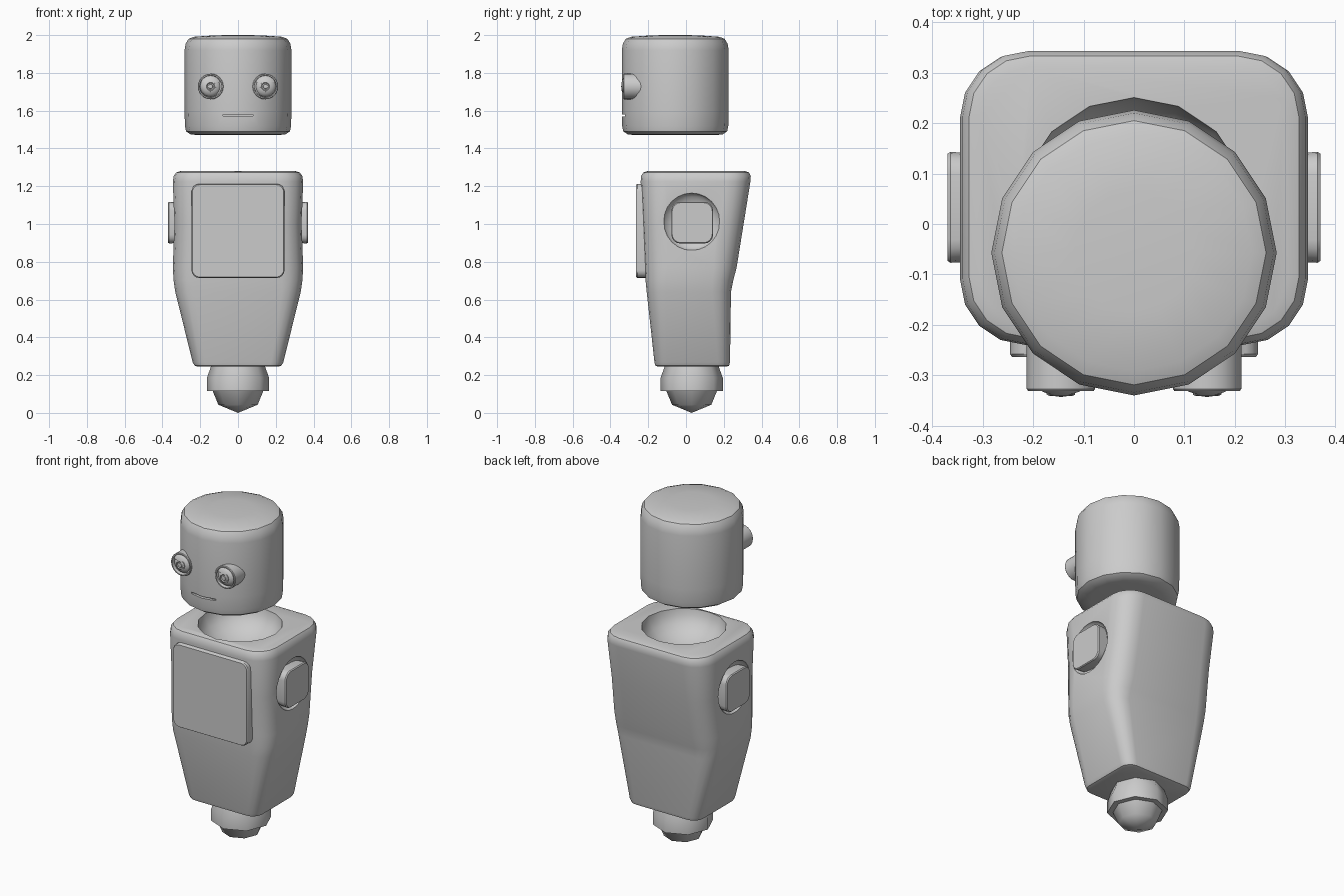
import bpy, bmesh, math
from mathutils import Matrix

if "Cube" in bpy.data.objects:
    bpy.data.objects.remove(bpy.data.objects["Cube"])


def make(name, loops, mat=None, angle=35):
    """Skin a stack of equal-length point loops, capping both ends."""
    bm = bmesh.new()
    rings = [[bm.verts.new(p) for p in loop] for loop in loops]
    n = len(rings[0])
    for a, b in zip(rings, rings[1:]):
        for i in range(n):
            j = (i + 1) % n
            bm.faces.new((a[i], a[j], b[j], b[i]))
    bm.faces.new(rings[0][::-1])
    bm.faces.new(rings[-1])
    bmesh.ops.remove_doubles(bm, verts=bm.verts, dist=1e-5)
    bmesh.ops.recalc_face_normals(bm, faces=bm.faces)
    if mat:
        bm.transform(mat)
    me = bpy.data.meshes.new(name)
    bm.to_mesh(me)
    bm.free()
    ob = bpy.data.objects.new(name, me)
    bpy.context.collection.objects.link(ob)
    smooth(ob, angle)
    return ob


def select(ob):
    bpy.ops.object.select_all(action='DESELECT')
    ob.select_set(True)
    bpy.context.view_layer.objects.active = ob


def smooth(ob, angle):
    select(ob)
    bpy.ops.object.shade_smooth_by_angle(angle=math.radians(angle))


def circle(r, z, n):
    r = max(r, 1e-7)
    return [(r * math.cos(2 * math.pi * i / n), r * math.sin(2 * math.pi * i / n), z)
            for i in range(n)]


def lathe(name, profile, n, mat, angle=35):
    return make(name, [circle(r, z, n) for r, z in profile], mat, angle)


def rounded(x0, x1, y0, y1, r, z, seg=4):
    pts = []
    for k, (cx, cy) in enumerate([(x1 - r, y1 - r), (x0 + r, y1 - r),
                                  (x0 + r, y0 + r), (x1 - r, y0 + r)]):
        for i in range(seg + 1):
            a = math.pi / 2 * (k + i / seg)
            pts.append((cx + r * math.cos(a), cy + r * math.sin(a), z))
    return pts


def ellipsoid(name, size, loc, n=16):
    prof = [(math.sin(math.pi * i / 12), -math.cos(math.pi * i / 12)) for i in range(13)]
    return lathe(name, prof, n, Matrix.Translation(loc) @ Matrix.Diagonal((*size, 1)))


def cut(ob, cutter, angle=35):
    m = ob.modifiers.new("cut", 'BOOLEAN')
    m.operation = 'DIFFERENCE'
    m.solver = 'EXACT'
    m.object = cutter
    select(ob)
    bpy.ops.object.modifier_apply(modifier=m.name)
    bpy.data.objects.remove(cutter)
    smooth(ob, angle)


T = Matrix.Translation
FACE = Matrix.Rotation(math.pi / 2, 4, 'X')   # local z -> -y

# body: lofted rounded rectangles (z, half width, front y, back y, corner radius)
sections = [(.245, .215, -.15, .215, .05), (.25, .23, -.162, .228, .06),
            (.268, .24, -.167, .233, .065), (.64, .332, -.208, .238, .1),
            (.70, .341, -.214, .25, .11), (.77, .345, -.219, .268, .12),
            (1.0, .337, -.23, .305, .12), (1.225, .345, -.24, .341, .13),
            (1.255, .34, -.238, .343, .13), (1.273, .327, -.226, .333, .12),
            (1.28, .305, -.205, .312, .10)]
body = make("body", [rounded(-w, w, a, b, r, z) for z, w, a, b, r in sections])

# neck bowl and side sockets
cut(body, ellipsoid("bowl_cutter", (.232, .232, .16), (0, .02, 1.286)))
for s in (-1, 1):
    cut(body, ellipsoid("socket_cutter", (.06, .152, .152), (s * .345, .03, 1.012)))

# arm pegs
for s, side in ((-1, "left"), (1, "right")):
    mat = T((s * .28, .033, 1.007)) @ Matrix.Rotation(s * math.pi / 2, 4, 'Y')
    make("arm_peg_" + side,
         [rounded(-h, h, -h, h, .045, z) for h, z in ((.105, 0), (.11, .084), (.106, .09))], mat)

# chest panel
make("chest_panel", [rounded(-.246 + i, .246 - i, .715 + i, 1.212 - i, .04, z)
                     for i, z in ((0, .19), (0, .258), (.004, .264))], FACE)

# base collar and ball
lathe("base_collar", [(.14, .26), (.145, .24), (.165, .185), (.165, .115), (.14, .115)],
      8, T((0, .03, 0)), 50)
ball = [(.147 * math.sin(math.pi * i / 4), .147 - .147 * math.cos(math.pi * i / 4))
        for i in range(3)]
lathe("base_ball", ball, 8, T((0, .03, 0)), 50)

# head
head = lathe("head", [(0, 1.47), (.2, 1.47), (.25, 1.474), (.275, 1.49), (.281, 1.52),
                      (.283, 1.6), (.283, 1.92), (.277, 1.955), (.262, 1.98),
                      (.235, 1.991), (.12, 1.999), (0, 2)], 16, T((0, -.057, 0)))
# mouth slit
cut(head, make("mouth_cutter", [rounded(-.08, .08, 1.57, 1.58, .004, z, 2)
                                for z in (.314, .37)], FACE))

# eyes: housing, eyeball, iris ring, upper lid
for s, side in ((-1, "left"), (1, "right")):
    mat = T((s * .145, 0, 1.728)) @ FACE
    lathe("eye_housing_" + side, [(.068, .18), (.068, .327), (.065, .331), (.059, .331),
                                  (.056, .31), (0, .31)], 24, mat)
    dome = [(.056 * math.cos(math.pi * i / 12), .305 + .034 * math.sin(math.pi * i / 12))
            for i in range(7)]
    lathe("eyeball_" + side, dome, 24, mat)
    lathe("iris_" + side, [(.029, .325), (.028, .339), (.022, .341), (.018, .337),
                           (.013, .337), (.011, .342), (0, .343)], 16, mat)
    lid = lathe("eyelid_" + side, [(r * 1.1, z + .004) for r, z in dome], 24, mat)
    bm = bmesh.new()
    bm.from_mesh(lid.data)
    cutr = bmesh.ops.bisect_plane(bm, geom=bm.verts[:] + bm.edges[:] + bm.faces[:],
                                  plane_co=(0, 0, 1.753), plane_no=(0, 0, 1),
                                  clear_inner=True)
    edges = [e for e in cutr["geom_cut"] if isinstance(e, bmesh.types.BMEdge)]
    bmesh.ops.holes_fill(bm, edges=edges)
    bm.to_mesh(lid.data)
    bm.free()
    smooth(lid, 35)
